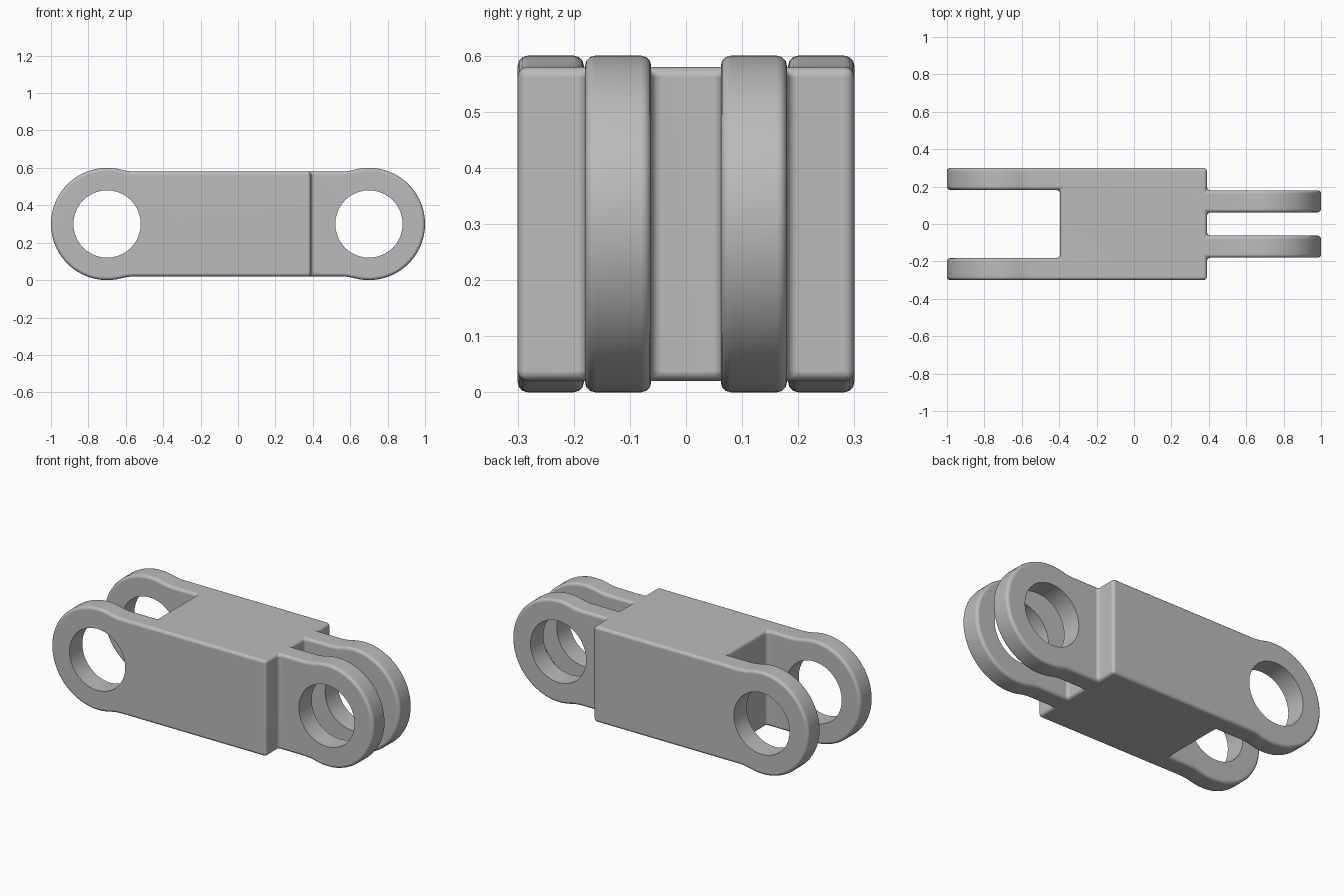
import bpy
import bmesh
from math import pi, sqrt, sin, cos, atan2, radians

cube = bpy.data.objects.get("Cube")
if cube:
    bpy.data.objects.remove(cube, do_unlink=True)

MID_Z = 0.30       # height of the pin axis
PIN_X = 0.70       # pin distance from the centre
EYE_R = 0.30       # outer radius of the eyes
HOLE_R = 0.18
HALF_BODY = 0.28   # half height of the straight middle
FILLET = 0.30      # concave blend from eye to body
HALF_W = 0.30

steel = bpy.data.materials.new("grey steel")
steel.use_nodes = True
grey = (0.5, 0.5, 0.5, 1)
steel.diffuse_color = grey
steel.node_tree.nodes["Principled BSDF"].inputs["Base Color"].default_value = grey


def arc(cx, cz, r, start, end, steps):
    return [(cx + r * cos(start + (end - start) * i / steps),
             cz + r * sin(start + (end - start) * i / steps))
            for i in range(steps + 1)]


def extrude_profile(name, points, y0, y1):
    """Extrude an outline in the XZ plane along y."""
    bm = bmesh.new()
    face = bm.faces.new([bm.verts.new((x, y0, z)) for x, z in points])
    result = bmesh.ops.extrude_face_region(bm, geom=[face])
    verts = [v for v in result["geom"] if isinstance(v, bmesh.types.BMVert)]
    bmesh.ops.translate(bm, verts=verts, vec=(0, y1 - y0, 0))
    bmesh.ops.recalc_face_normals(bm, faces=bm.faces)
    mesh = bpy.data.meshes.new(name)
    bm.to_mesh(mesh)
    bm.free()
    obj = bpy.data.objects.new(name, mesh)
    bpy.context.collection.objects.link(obj)
    return obj


def box_cutter(x0, x1, y0, y1):
    return extrude_profile("cutter", [(x0, -1), (x1, -1), (x1, 2), (x0, 2)], y0, y1)


def apply(obj, mod):
    bpy.context.view_layer.objects.active = obj
    bpy.ops.object.modifier_apply(modifier=mod.name)


def cut(obj, cutter):
    mod = obj.modifiers.new("cut", "BOOLEAN")
    mod.operation = "DIFFERENCE"
    mod.solver = "EXACT"
    mod.object = cutter
    apply(obj, mod)
    bpy.data.objects.remove(cutter, do_unlink=True)


# Side outline: one quarter runs from the eye tip to the straight edge
dx = sqrt((EYE_R + FILLET) ** 2 - (HALF_BODY + FILLET) ** 2)
touch = atan2(HALF_BODY + FILLET, -dx)
quarter = arc(PIN_X, 0, EYE_R, 0, touch, 20)
quarter += arc(PIN_X - dx, HALF_BODY + FILLET, FILLET, touch - pi, -pi / 2, 6)[1:]
upper = quarter + [(-x, z) for x, z in reversed(quarter)]
lower = [(x, -z) for x, z in reversed(upper[1:-1])]
outline = [(x, z + MID_Z) for x, z in upper + lower]
link = extrude_profile("clevis_link", outline, -HALF_W, HALF_W)

# Wide slot on one end, narrow slot and stepped sides on the other
cut(link, box_cutter(-1.5, -0.395, -0.182, 0.182))
cut(link, box_cutter(0.39, 1.5, -0.062, 0.062))
for y0, y1 in ((0.18, 0.6), (-0.6, -0.18)):
    cut(link, box_cutter(0.39, 1.5, y0, y1))

# Rounded edges
bevel = link.modifiers.new("rounding", "BEVEL")
bevel.width = 0.018
bevel.segments = 3
bevel.limit_method = "ANGLE"
bevel.angle_limit = radians(40)
bevel.use_clamp_overlap = False
apply(link, bevel)

# Pin holes keep crisp edges
for x in (-PIN_X, PIN_X):
    cut(link, extrude_profile("cutter", arc(x, MID_Z, HOLE_R, 0, 2 * pi, 40)[:-1], -1, 1))

link.data.materials.clear()
link.data.materials.append(steel)
for face in link.data.polygons:
    face.material_index = 0

bpy.ops.object.select_all(action="DESELECT")
link.select_set(True)
bpy.context.view_layer.objects.active = link
bpy.ops.object.shade_smooth_by_angle(angle=radians(40))
weighted = link.modifiers.new("weighted normals", "WEIGHTED_NORMAL")
weighted.keep_sharp = True
